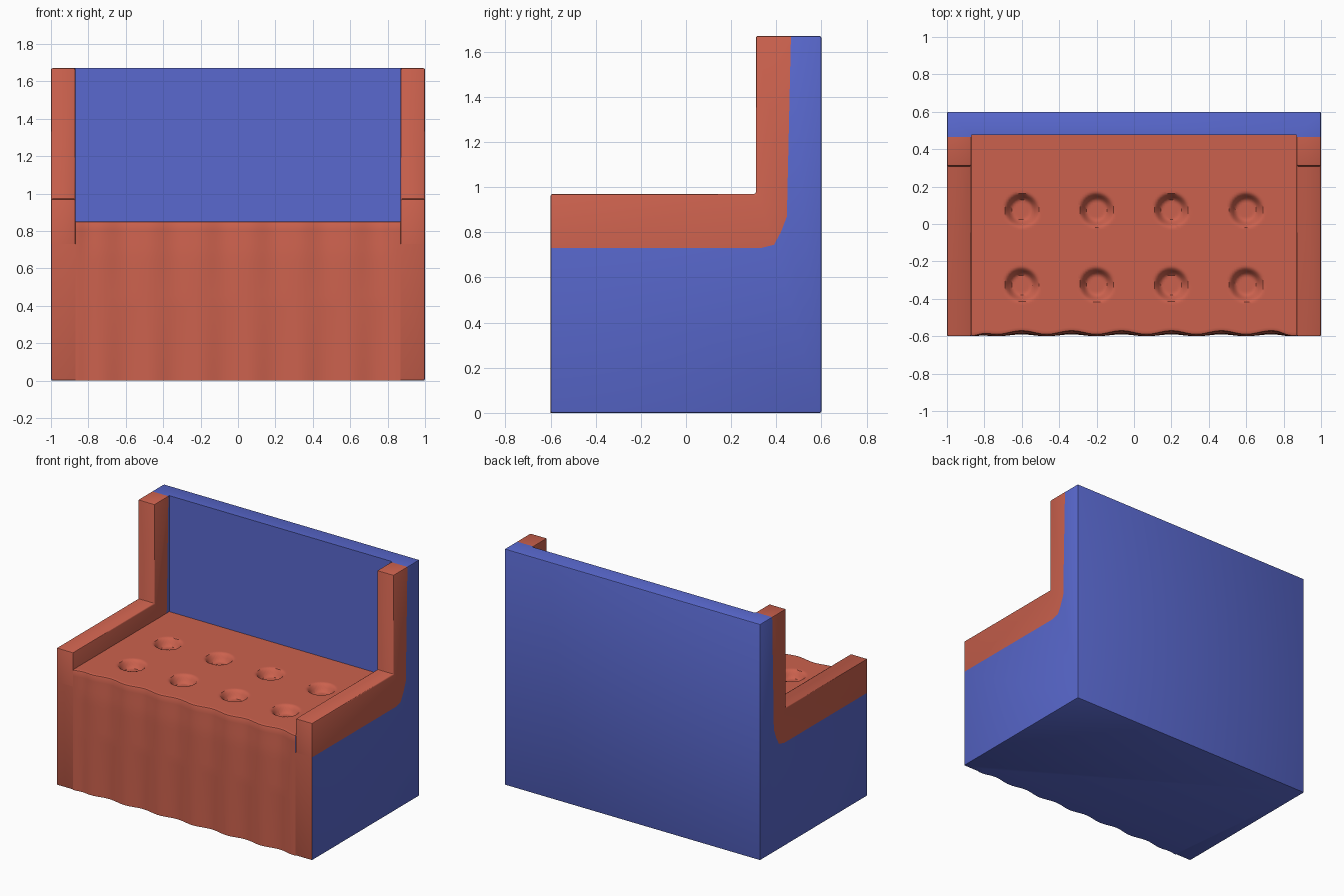
import bpy, bmesh, math

if "Cube" in bpy.data.objects:
    bpy.data.objects.remove(bpy.data.objects["Cube"])

def material(name, rgb):
    m = bpy.data.materials.new(name)
    m.diffuse_color = (*rgb, 1)
    m.use_nodes = True
    m.node_tree.nodes["Principled BSDF"].inputs["Base Color"].default_value = m.diffuse_color
    return m

RED = material("red_fabric", (0.60, 0.12, 0.075))
BLUE = material("blue_fabric", (0.10, 0.14, 0.62))

# Colour seam across the side, running front to back and up the wing (y, z)
SEAM = [(-0.6, 0.73), (0.33, 0.73), (0.39, 0.745), (0.42, 0.80),
        (0.447, 0.87), (0.465, 1.67)]
INNER, BACK_FRONT, SEAT_Z, TOP = 0.87, 0.475, 0.85, 1.67

def add_object(name, bm, mats):
    bmesh.ops.recalc_face_normals(bm, faces=bm.faces)
    me = bpy.data.meshes.new(name)
    bm.to_mesh(me)
    bm.free()
    for m in mats:
        me.materials.append(m)
    ob = bpy.data.objects.new(name, me)
    bpy.context.collection.objects.link(ob)
    return ob

def extrude_profile(points, x0, x1, bevel=0.0):
    """Side profile (y, z) extruded along x, rounded everywhere but the seam."""
    bm = bmesh.new()
    a, b = ([bm.verts.new((x, y, z)) for y, z in points] for x in (x0, x1))
    bm.faces.new(a)
    bm.faces.new(b[::-1])
    for i in range(len(points)):
        bm.faces.new((a[i - 1], a[i], b[i], b[i - 1]))
    bmesh.ops.recalc_face_normals(bm, faces=bm.faces)
    if bevel:
        def on_seam(v):
            return any(math.hypot(v.co.y - y, v.co.z - z) < 1e-4 for y, z in SEAM)
        edges = [e for e in bm.edges if not all(on_seam(v) for v in e.verts)]
        bmesh.ops.bevel(bm, geom=edges, offset=bevel, segments=2, profile=0.5,
                        affect='EDGES', clamp_overlap=True)
        bm.normal_update()
    return bm

# Blue outer shell: sides, back and base, with a red front face
bm = extrude_profile([(-0.6, 0), (0.6, 0), (0.6, TOP)] + SEAM[::-1], -1, 1, 0.008)
for f in bm.faces:
    f.material_index = int(f.normal.y < -0.9 and f.calc_center_median().y < -0.55)
shell = add_object("outer_shell", bm, [BLUE, RED])

# Hollow for the upholstered seat between the arms
bm = extrude_profile([(-0.7, -0.1), (-0.55, -0.1), (-0.55, 0.03), (BACK_FRONT, 0.03),
                      (BACK_FRONT, 2), (-0.7, 2)], -INNER, INNER)
cutter = add_object("seat_hollow_cutter", bm, [BLUE])
cutter.hide_render = True
cutter.hide_set(True)
cut = shell.modifiers.new("hollow", 'BOOLEAN')
cut.operation, cut.solver, cut.object = 'DIFFERENCE', 'EXACT', cutter

# Red arms with upright wings
bm = extrude_profile(SEAM + [(0.31, TOP), (0.31, 0.97), (-0.6, 0.97)], INNER, 1, 0.008)
arms = add_object("arms_and_wings", bm, [RED])
arms.modifiers.new("mirror", 'MIRROR').use_axis = (True, False, False)

# Seat and pleated front as one tufted sheet
BUTTONS = [(x, y) for x in (-0.6, -0.2, 0.2, 0.6) for y in (0.075, -0.325)]

def smooth(a, b, t):
    t = max(0.0, min(1.0, (t - a) / (b - a)))
    return t * t * (3 - 2 * t)

def front_y(x, z):
    fade = 1 - smooth(0.76, INNER, abs(x))
    wave = 0.5 + 0.5 * math.cos(2 * math.pi * (x - 0.2) / 0.2667)
    lean = 0.008 * smooth(0.65, SEAT_Z, z)
    ends = 0.5 + 0.5 * abs(2 * z / SEAT_Z - 1)
    return -0.6 + fade * (lean + 0.019 * wave * ends)

def seat_z(x, y):
    z = SEAT_Z
    for bx, by in BUTTONS:
        z -= 0.05 * (1 - smooth(0.05, 0.095, math.hypot(x - bx, y - by)))
    return z

NX, NY, NZ, R = 144, 90, 24, 0.01
bm = bmesh.new()
rows = []
for i in range(NX + 1):
    x = -INNER + 2 * INNER * i / NX
    edge = front_y(x, SEAT_Z)
    col = []
    for j in range(NY + 1):
        y = BACK_FRONT + (edge + R - BACK_FRONT) * j / NY
        col.append((x, y, seat_z(x, y)))
    col.append((x, edge + 0.3 * R, SEAT_Z - 0.3 * R))
    for k in range(NZ + 1):
        z = (SEAT_Z - R) * (1 - k / NZ)
        col.append((x, front_y(x, z), z))
    col.append((x, -0.545, 0))
    rows.append([bm.verts.new(c) for c in col])
for a, b in zip(rows, rows[1:]):
    for j in range(len(a) - 1):
        f = bm.faces.new((a[j], a[j + 1], b[j + 1], b[j]))
        f.material_index = int(j == len(a) - 2)
seat = add_object("tufted_seat", bm, [RED, BLUE])
if seat.data.polygons[0].normal.z < 0:
    seat.data.flip_normals()

# Smooth the upholstery while keeping edges crisp
bpy.ops.object.select_all(action='DESELECT')
for ob in (shell, arms, seat):
    ob.select_set(True)
bpy.context.view_layer.objects.active = seat
bpy.ops.object.shade_smooth_by_angle(angle=math.radians(35))
